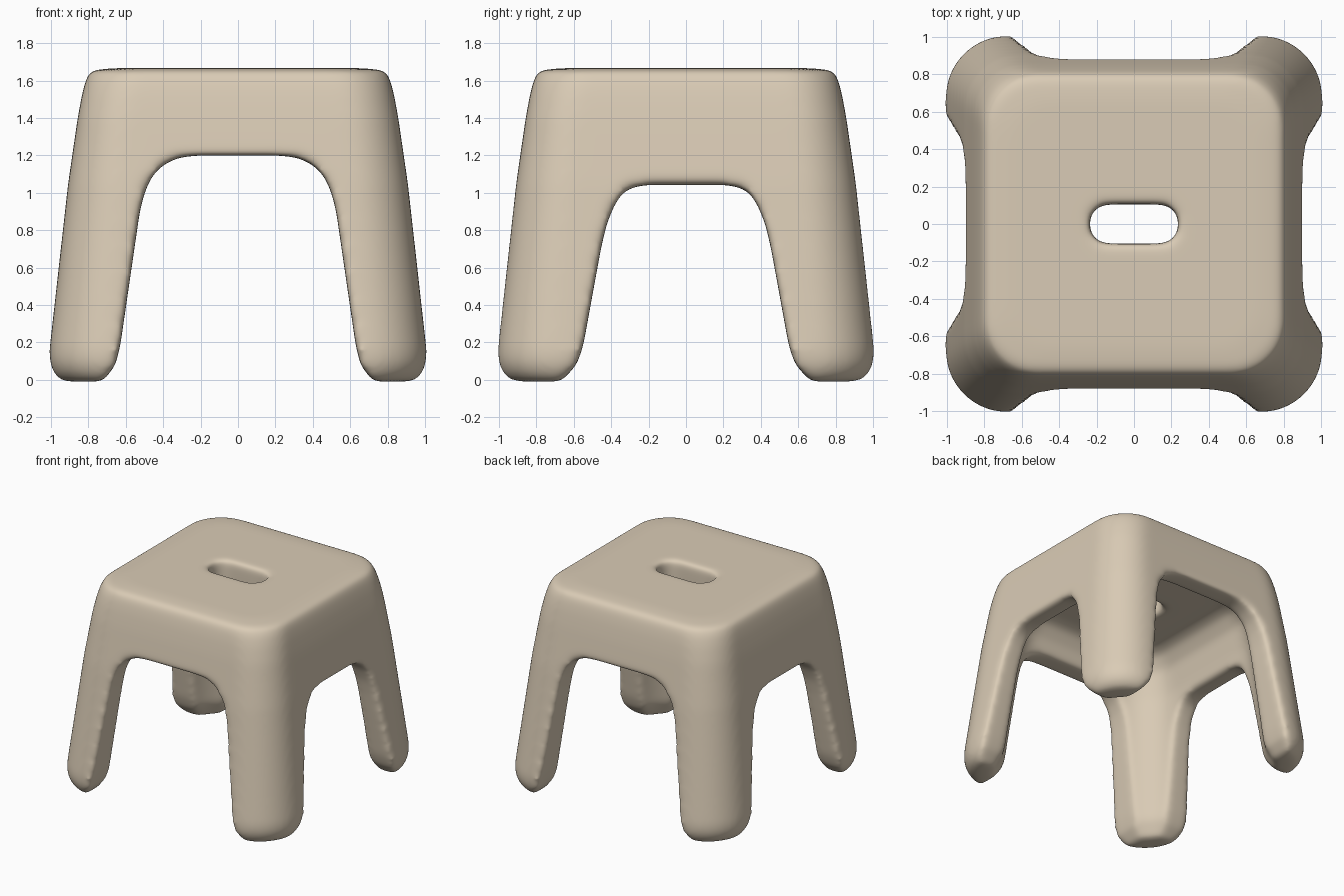
import bpy, bmesh, math

cube = bpy.data.objects.get("Cube")
if cube:
    bpy.data.objects.remove(cube, do_unlink=True)


def rounded_rect(hx, hy, r, steps=10):
    """Outline of a rounded rectangle, counter-clockwise."""
    pts = []
    for k, (sx, sy) in enumerate([(1, 1), (-1, 1), (-1, -1), (1, -1)]):
        for i in range(steps + 1):
            a = math.pi / 2 * (k + i / steps)
            pts.append((sx * (hx - r) + r * math.cos(a), sy * (hy - r) + r * math.sin(a)))
    return pts


def loft(name, rings):
    """Closed solid through rings of 3D points."""
    bm = bmesh.new()
    loops = [[bm.verts.new(p) for p in ring] for ring in rings]
    n = len(loops[0])
    for a, b in zip(loops, loops[1:]):
        for i in range(n):
            bm.faces.new((a[i], a[(i + 1) % n], b[(i + 1) % n], b[i]))
    bm.faces.new(loops[0][::-1])
    bm.faces.new(loops[-1])
    bmesh.ops.recalc_face_normals(bm, faces=bm.faces)
    mesh = bpy.data.meshes.new(name)
    bm.to_mesh(mesh)
    bm.free()
    obj = bpy.data.objects.new(name, mesh)
    bpy.context.collection.objects.link(obj)
    return obj


def tapered_block(name, sections):
    """Stack of rounded squares given as (z, half width, corner radius)."""
    return loft(name, [[(x, y, z) for x, y in rounded_rect(h, h, r)] for z, h, r in sections])


def arch(name, half, along_x):
    """Through-cutter whose half profile (offset, z) is mirrored."""
    outline = half + [(-u, z) for u, z in reversed(half)]
    ends = (-1.5, 1.5)
    if along_x:
        return loft(name, [[(e, u, z) for u, z in outline] for e in ends])
    return loft(name, [[(u, e, z) for u, z in outline] for e in ends])


# Outer body: flared block with a rounded upper edge and rounded feet
stool = tapered_block("stool", [
    (-0.01, 0.95, 0.31), (0.03, 0.985, 0.32), (0.09, 1.007, 0.33), (0.16, 1.008, 0.33),
    (1.05, 0.908, 0.3), (1.4, 0.857, 0.28), (1.52, 0.835, 0.28),
    (1.6, 0.815, 0.28), (1.655, 0.79, 0.28), (1.667, 0.66, 0.22)])

# Hollow underside
cavity = tapered_block("cavity_cutter", [
    (-0.1, 0.9, 0.42), (0.03, 0.86, 0.42), (0.12, 0.825, 0.42), (1.1, 0.73, 0.36),
    (1.3, 0.68, 0.3), (1.4, 0.61, 0.25), (1.43, 0.53, 0.2)])

# Leg openings, flared at the floor to round the feet
front_arch = arch("front_arch_cutter", [
    (0.78, -0.1), (0.7, 0.02), (0.655, 0.08), (0.63, 0.18), (0.525, 0.9), (0.5, 1.0),
    (0.46, 1.09), (0.4, 1.15), (0.32, 1.188), (0.22, 1.2)], False)
side_arch = arch("side_arch_cutter", [
    (0.74, -0.1), (0.64, 0.02), (0.585, 0.08), (0.55, 0.18), (0.455, 0.7), (0.425, 0.83),
    (0.385, 0.93), (0.34, 1.0), (0.28, 1.032), (0.21, 1.042)], True)

# Hand hole
hole = loft("hand_hole_cutter", [
    [(x, y, z) for x, y in rounded_rect(0.24, 0.105, 0.1)] for z in (1.2, 1.9)])

cutters = [cavity, front_arch, side_arch, hole]
for cutter in cutters:
    cutter.hide_render = True
    mod = stool.modifiers.new("Cut", "BOOLEAN")
    mod.operation = "DIFFERENCE"
    mod.solver = "EXACT"
    mod.object = cutter

# Soft moulded edges
remesh = stool.modifiers.new("Remesh", "REMESH")
remesh.mode = "VOXEL"
remesh.voxel_size = 0.016
soften = stool.modifiers.new("Soften", "SMOOTH")
soften.factor = 0.5
soften.iterations = 40

# Bake the modifiers and drop the cutters
bpy.context.view_layer.update()
baked = bpy.data.meshes.new_from_object(stool.evaluated_get(bpy.context.evaluated_depsgraph_get()))
stool.modifiers.clear()
stool.data = baked
for cutter in cutters:
    bpy.data.objects.remove(cutter, do_unlink=True)

# Material
plastic = bpy.data.materials.new("warm_beige")
plastic.use_nodes = True
colour = (0.7, 0.6, 0.465, 1)
plastic.diffuse_color = colour
bsdf = plastic.node_tree.nodes["Principled BSDF"]
bsdf.inputs["Base Color"].default_value = colour
bsdf.inputs["Roughness"].default_value = 0.6
baked.materials.clear()
baked.materials.append(plastic)
for poly in baked.polygons:
    poly.use_smooth = True
